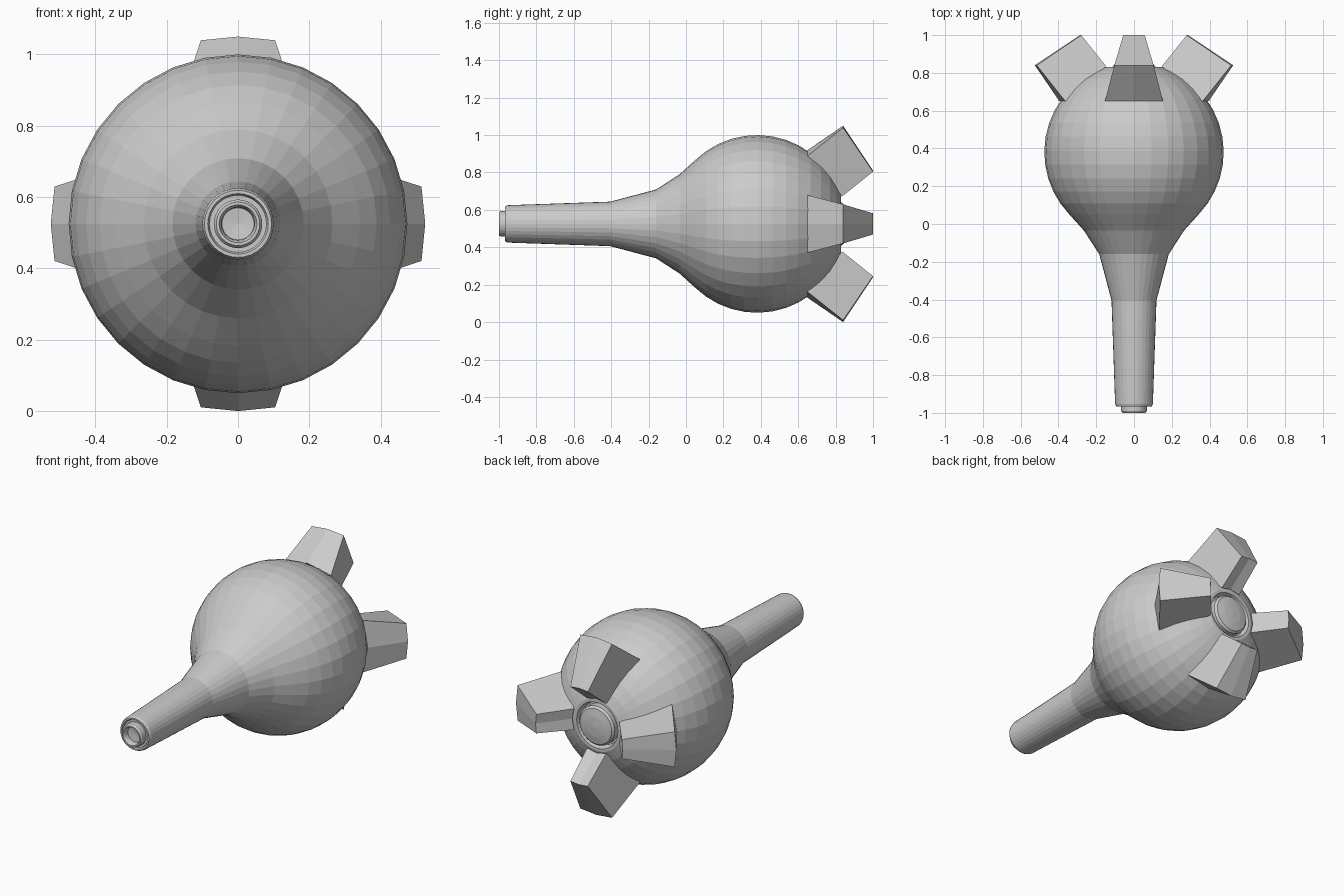
import bpy, bmesh
from math import sin, cos, pi, radians, sqrt

if "Cube" in bpy.data.objects:
    bpy.data.objects.remove(bpy.data.objects["Cube"])

AXIS_Z = 0.525
SIDES = 32


def finish(name, bm):
    bmesh.ops.remove_doubles(bm, verts=bm.verts, dist=1e-5)
    bmesh.ops.recalc_face_normals(bm, faces=bm.faces)
    mesh = bpy.data.meshes.new(name)
    bm.to_mesh(mesh)
    bm.free()
    obj = bpy.data.objects.new(name, mesh)
    obj.location.z = AXIS_Z
    bpy.context.collection.objects.link(obj)
    return obj


def lathe(name, profile):
    """Spin (y, radius) points around the y axis."""
    bm = bmesh.new()
    rings = [[bm.verts.new((r * sin(2 * pi * i / SIDES), y, r * cos(2 * pi * i / SIDES)))
              for i in range(SIDES)] if r > 0 else [bm.verts.new((0, y, 0))]
             for y, r in profile]
    for a, b in zip(rings, rings[1:]):
        for i in range(SIDES):
            j = (i + 1) % SIDES
            if len(a) == 1:
                bm.faces.new((a[0], b[i], b[j]))
            elif len(b) == 1:
                bm.faces.new((a[i], b[0], a[j]))
            else:
                bm.faces.new((a[i], b[i], b[j], a[j]))
    return finish(name, bm)


# Bulb body with neck, stepped groove at the back
CENTRE, RADIUS = 0.38, 0.475
neck = [(-0.955, 0.0), (-0.955, 0.08), (-0.967, 0.085), (-0.967, 0.094), (-0.952, 0.1),
        (-0.405, 0.119), (-0.16, 0.184), (-0.035, 0.265)]
ball = [(CENTRE - RADIUS * cos(radians(a)), RADIUS * sin(radians(a)))
        for a in range(46, 162, 9)]
groove = [(CENTRE + sqrt(RADIUS ** 2 - 0.152 ** 2), 0.152), (0.83, 0.135),
          (0.79, 0.125), (0.79, 0.0)]
lathe("bulb_body", neck + ball + groove)

# Hollow nozzle at the front tip
lathe("nozzle", [(-0.95, 0.068), (-0.99, 0.068), (-1.0, 0.061), (-1.0, 0.053),
                 (-0.985, 0.047), (-0.965, 0.045), (-0.96, 0.0)])

# Domed cap at the back
lathe("back_cap", [(0.79, 0.115), (0.832, 0.115), (0.844, 0.104), (0.852, 0.06), (0.856, 0.0)])

# Four tapered fins: corners are (y, radius, half angle)
corners = [(0.65, 0.395, 0.40), (0.84, 0.525, 0.20), (1.0, 0.285, 0.20), (0.835, 0.16, 0.40)]
for k, name in enumerate(("top_fin", "right_fin", "bottom_fin", "left_fin")):
    bm = bmesh.new()
    base = k * pi / 2
    rows = [[bm.verts.new((r * sin(base + s * h), y, r * cos(base + s * h)))
             for y, r, h in corners] for s in (-1, 0, 1)]
    for a, b in zip(rows, rows[1:]):
        for i in range(4):
            j = (i + 1) % 4
            bm.faces.new((a[i], a[j], b[j], b[i]))
    bm.faces.new(rows[0])
    bm.faces.new(rows[2])
    finish(name, bm)
